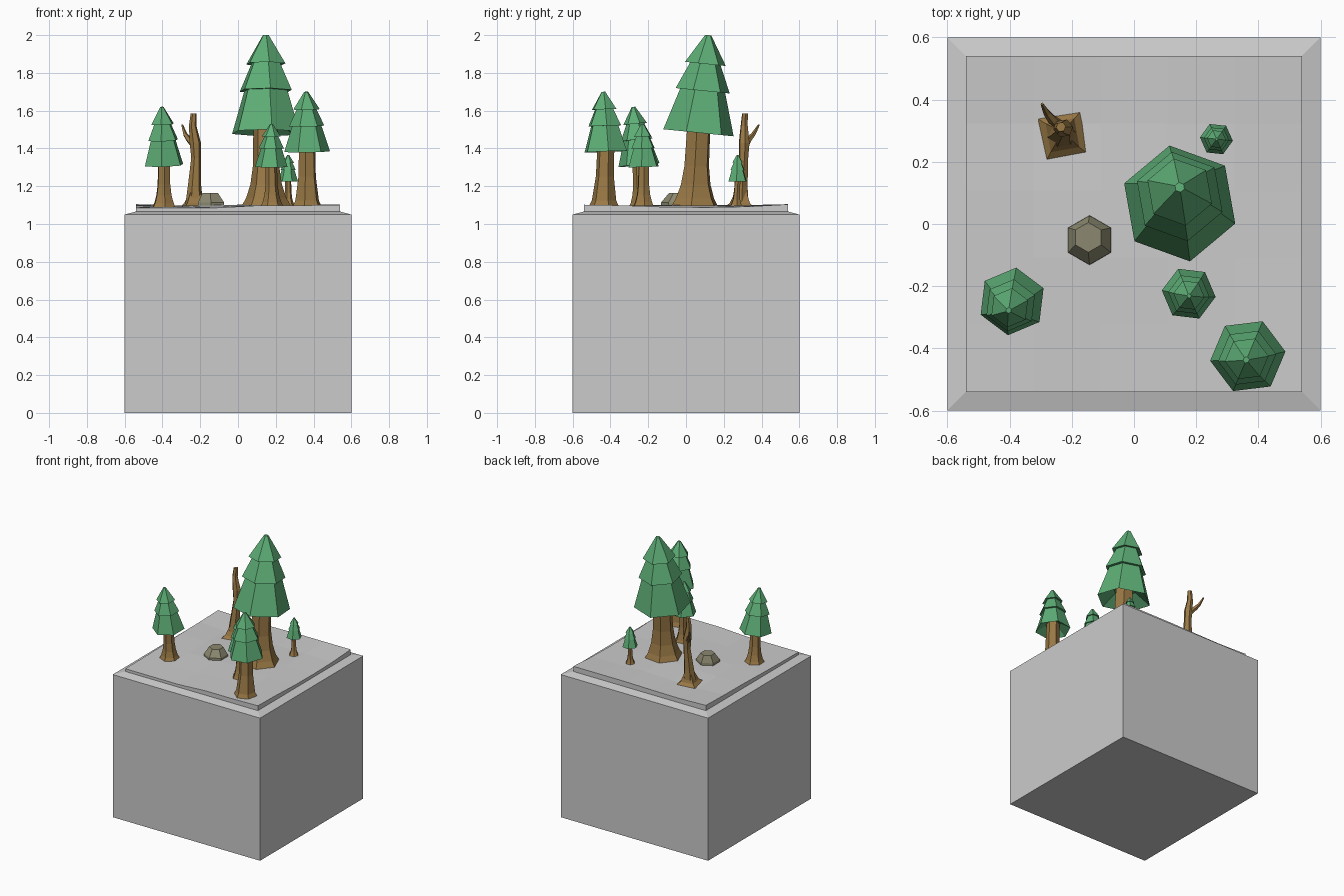
import bpy, bmesh, math
from mathutils import Vector

if "Cube" in bpy.data.objects:
    bpy.data.objects.remove(bpy.data.objects["Cube"])


def material(name, rgb):
    m = bpy.data.materials.new(name)
    m.diffuse_color = (*rgb, 1)
    m.use_nodes = True
    m.node_tree.nodes["Principled BSDF"].inputs["Base Color"].default_value = m.diffuse_color
    return m


GREEN = material("foliage_green", (0.11, 0.42, 0.18))
BROWN = material("bark_brown", (0.32, 0.19, 0.06))
STONE = material("stone", (0.26, 0.25, 0.16))


def finish(name, bm, mat=None):
    bmesh.ops.recalc_face_normals(bm, faces=bm.faces)
    me = bpy.data.meshes.new(name)
    bm.to_mesh(me)
    bm.free()
    if mat:
        me.materials.append(mat)
    ob = bpy.data.objects.new(name, me)
    bpy.context.collection.objects.link(ob)
    return ob


def loft(name, rings, sides, turn=0, mat=None, axis=(0, 0, 1), squash=1):
    """Join polygon rings (centre, radius), each perpendicular to axis."""
    bm = bmesh.new()
    q = Vector((0, 0, 1)).rotation_difference(Vector(axis))
    loops = []
    for c, r in rings:
        loop = []
        for i in range(sides):
            a = math.radians(turn) + math.tau * i / sides
            p = q @ Vector((r * math.cos(a) * squash, r * math.sin(a), 0))
            loop.append(bm.verts.new(Vector(c) + p))
        loops.append(loop)
    for lo, hi in zip(loops, loops[1:]):
        for i in range(sides):
            j = (i + 1) % sides
            bm.faces.new((lo[i], lo[j], hi[j], hi[i]))
    bm.faces.new(loops[0])
    bm.faces.new(loops[-1])
    return finish(name, bm, mat)


# Plinth with sloped shoulder
S = math.sqrt(2)
loft("plinth", [((0, 0, 0), .6 * S), ((0, 0, 1.05), .6 * S),
                ((0, 0, 1.066), .54 * S)], 4, 45)

# Gently uneven ground slab; heights in thousandths above 1.0
HEIGHTS = [[86, 86, 86, 98, 98, 102],
           [88, 90, 92, 98, 97, 98],
           [92, 96, 100, 101, 98, 90],
           [98, 97, 99, 101, 98, 88],
           [100, 88, 92, 99, 96, 92],
           [105, 98, 100, 104, 104, 104]]
bm = bmesh.new()
bmesh.ops.create_grid(bm, x_segments=5, y_segments=5, size=.54)
for v in bm.verts:
    v.co.z = 1 + HEIGHTS[round((v.co.y + .54) / .216)][round((v.co.x + .54) / .216)] / 1000
rim = [e for e in bm.edges if e.is_boundary]
for g in bmesh.ops.extrude_edge_only(bm, edges=rim)["geom"]:
    if isinstance(g, bmesh.types.BMVert):
        g.co.z = 1.062
finish("ground", bm)


def tree(name, base, mid, apex, radius, root, stem, turn):
    """Flared trunk plus three stacked foliage skirts on a leaning axis."""
    base, mid, apex = Vector(base), Vector(mid), Vector(apex)
    trunk = [(0, root), (.12, root * .8), (.3, stem * 1.3), (.55, stem * 1.08), (1.2, stem)]
    loft(name + "_trunk", [(base.lerp(mid, t), r) for t, r in trunk], 6, turn + 12, BROWN)
    # foliage: height fraction, radius fraction
    skirts = [(.14, .42), (0, 1), (.43, .64), (.43, .77),
              (.715, .42), (.705, .58), (1, .085)]
    loft(name + "_foliage", [(mid.lerp(apex, t), radius * r) for t, r in skirts],
         6, turn, GREEN, apex - mid)


tree("large_tree", (.15, .045, 1.09), (.147, .066, 1.483), (.147, .118, 2.0), .19, .135, .065, -20)
tree("right_tree", (.366, -.435, 1.09), (.366, -.425, 1.383), (.361, -.437, 1.70), .122, .082, .045, 7)
tree("left_tree", (-.392, -.235, 1.085), (-.392, -.249, 1.312), (-.403, -.278, 1.62), .11, .07, .034, 23)
tree("front_tree", (.18, -.225, 1.09), (.176, -.224, 1.302), (.177, -.231, 1.53), .087, .062, .03, -7)
tree("small_tree", (.268, .265, 1.09), (.265, .273, 1.225), (.266, .273, 1.366), .053, .036, .016, -6)

# Bare dead tree: square root flare, bent trunk, one branch
loft("dead_root_flare", [((-.227, .281, 1.085), .104), ((-.23, .285, 1.11), .066),
                         ((-.23, .29, 1.17), .036)], 4, 55, BROWN)
loft("dead_trunk", [((-.232, .285, 1.085), .05), ((-.23, .292, 1.2), .036),
                    ((-.222, .305, 1.35), .026), ((-.226, .308, 1.43), .03),
                    ((-.24, .308, 1.52), .02), ((-.235, .312, 1.585), .016)], 6, 10, BROWN)
loft("dead_branch", [((-.23, .312, 1.41), .018), ((-.262, .335, 1.45), .016),
                     ((-.28, .357, 1.475), .012), ((-.296, .386, 1.525), .005)],
     5, 0, BROWN, (-.4, .45, .8))

# Boulder
loft("boulder", [((-.143, -.052, 1.085), .08), ((-.143, -.052, 1.115), .079),
                 ((-.147, -.043, 1.163), .048)], 6, 90, STONE)
